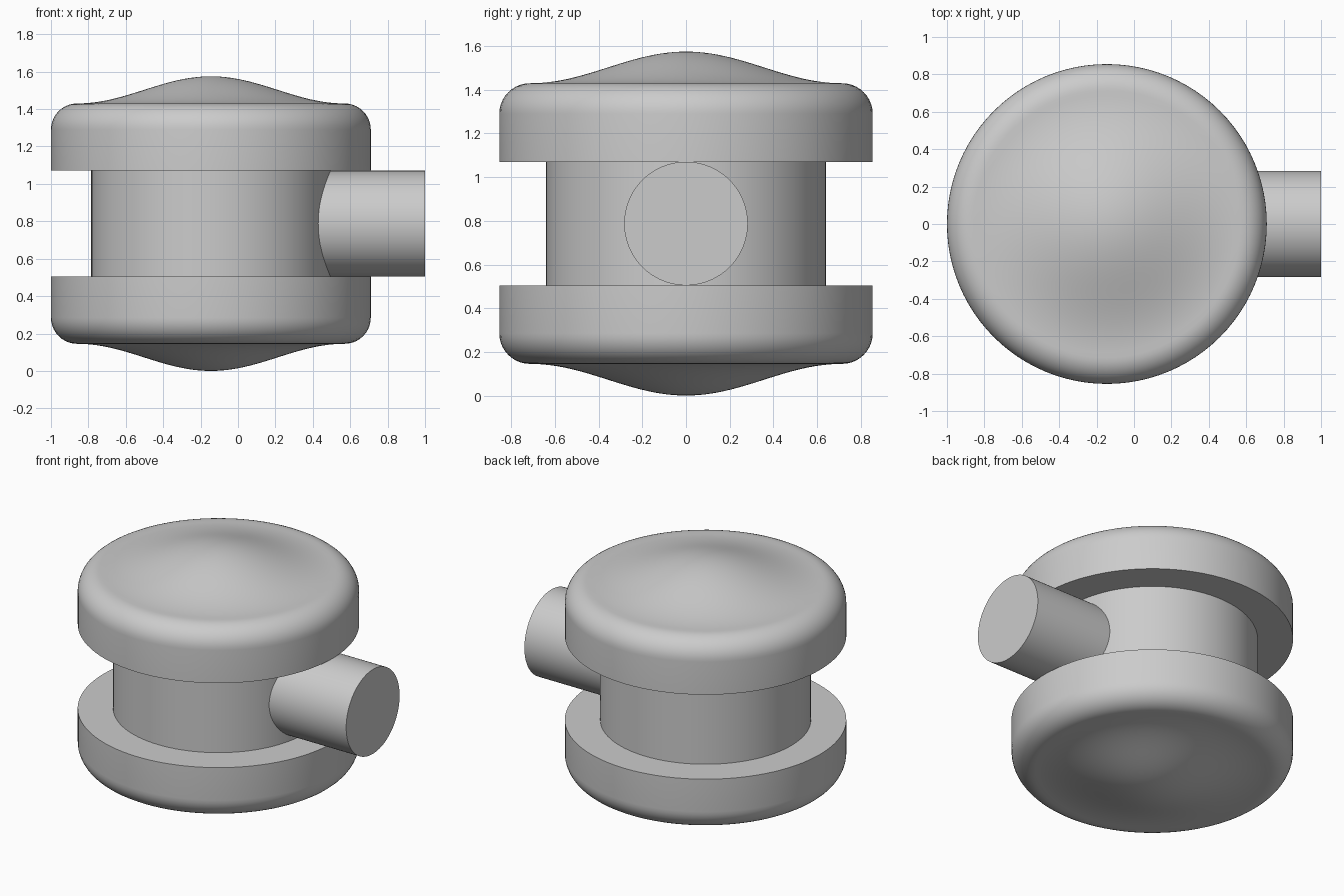
import bpy, bmesh, math
from mathutils import Matrix

cube = bpy.data.objects.get("Cube")
if cube:
    bpy.data.objects.remove(cube, do_unlink=True)

AXIS_X = -0.145    # spool axis
MID_Z = 0.7875     # mirror height of the two flanges
SIDES = 96

grey = bpy.data.materials.new("plain grey")
grey.use_nodes = True
grey.diffuse_color = (0.6, 0.6, 0.6, 1)
grey.node_tree.nodes["Principled BSDF"].inputs["Base Color"].default_value = (0.6, 0.6, 0.6, 1)


def finish(name, bm):
    """Turn a bmesh into a smooth shaded grey object."""
    bmesh.ops.recalc_face_normals(bm, faces=bm.faces)
    mesh = bpy.data.meshes.new(name)
    bm.to_mesh(mesh)
    bm.free()
    mesh.materials.append(grey)
    obj = bpy.data.objects.new(name, mesh)
    bpy.context.collection.objects.link(obj)
    bpy.ops.object.select_all(action='DESELECT')
    obj.select_set(True)
    bpy.context.view_layer.objects.active = obj
    bpy.ops.object.shade_smooth_by_angle(angle=math.radians(35))
    return obj


def flange(name, direction):
    """Lathe a rounded disc with a soft central peak, pointing up or down."""
    outer, corner, inner_h, rim_h, peak = 0.855, 0.14, 0.283, 0.6425, 0.145
    flat = outer - corner
    profile = [(0, inner_h), (outer, inner_h)]
    for i in range(11):
        a = math.pi / 2 * i / 10
        profile.append((flat + corner * math.cos(a), rim_h - corner + corner * math.sin(a)))
    for i in range(23, -1, -1):
        t = i / 24
        profile.append((flat * t, rim_h + peak / 2 * (1 + math.cos(math.pi * t))))
    bm = bmesh.new()
    verts = [bm.verts.new((AXIS_X + r, 0, MID_Z + direction * h)) for r, h in profile]
    edges = [bm.edges.new(pair) for pair in zip(verts, verts[1:])]
    bmesh.ops.spin(bm, geom=verts + edges, cent=(AXIS_X, 0, 0), axis=(0, 0, 1),
                   angle=math.tau, steps=SIDES)
    bmesh.ops.remove_doubles(bm, verts=bm.verts, dist=0.0001)
    return finish(name, bm)


def cylinder(name, radius, depth, matrix):
    bm = bmesh.new()
    bmesh.ops.create_cone(bm, cap_ends=True, segments=SIDES, radius1=radius,
                          radius2=radius, depth=depth, matrix=matrix)
    return finish(name, bm)


# Mirrored flanges
flange("upper_flange", 1)
flange("lower_flange", -1)

# Central drum between them
cylinder("drum", 0.64, 0.58, Matrix.Translation((AXIS_X, 0, MID_Z)))

# Side peg running from the axis out to the left
peg_length = 1 - AXIS_X
cylinder("side_peg", 0.283, peg_length,
         Matrix.Translation((1 - peg_length / 2, 0, MID_Z)) @ Matrix.Rotation(math.pi / 2, 4, 'Y'))
